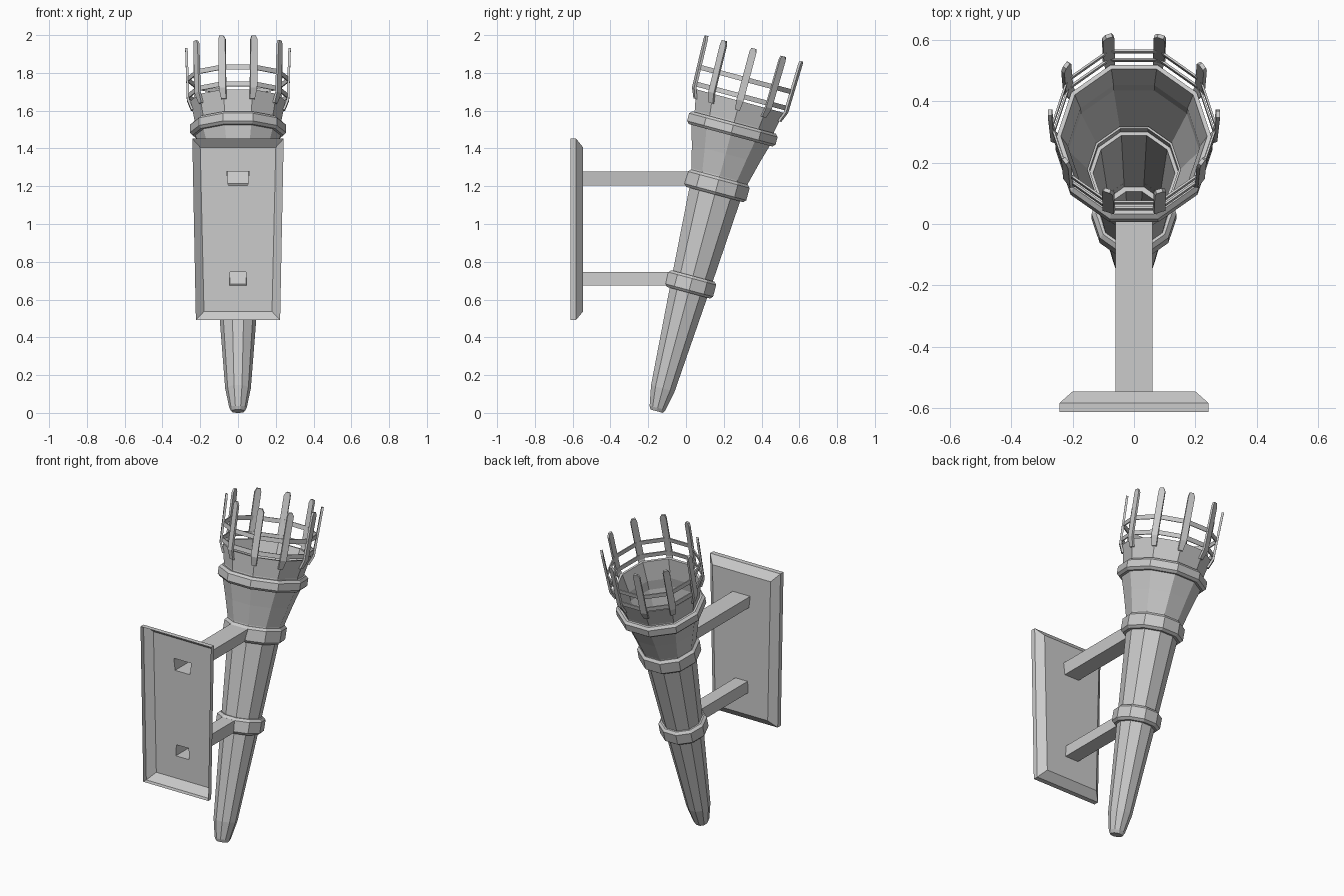
import bpy, bmesh, math
from mathutils import Matrix, Vector

if "Cube" in bpy.data.objects:
    bpy.data.objects.remove(bpy.data.objects["Cube"])

N = 10                                   # sides of the torch
TILT = Matrix.Translation((0, -0.155, 0.009)) @ Matrix.Rotation(math.radians(-15), 4, 'X')


def finish(name, bm, matrix=None, normals=True):
    if normals:
        bmesh.ops.recalc_face_normals(bm, faces=bm.faces)
    if matrix:
        bm.transform(matrix)
    me = bpy.data.meshes.new(name)
    bm.to_mesh(me)
    bm.free()
    ob = bpy.data.objects.new(name, me)
    bpy.context.collection.objects.link(ob)
    return ob


def bridge(bm, a, b):
    n = len(a)
    for i in range(n):
        bm.faces.new((a[i], a[(i + 1) % n], b[(i + 1) % n], b[i]))


def lathe(name, profile, closed=True):
    """Spin (radius, height) points into ten flat sides on the tilted axis."""
    bm = bmesh.new()
    rings = [[bm.verts.new((r * math.cos(i * math.tau / N), r * math.sin(i * math.tau / N), t))
              for i in range(N)] for r, t in profile]
    for a, b in zip(rings, rings[1:]):
        bridge(bm, a, b)
    if closed:
        bridge(bm, rings[-1], rings[0])
    else:
        bm.faces.new(rings[0])
        bm.faces.new(rings[-1])
    return finish(name, bm, TILT)


def collar(name, t, r, h, inner):
    b = 0.014
    lathe(name, [(inner, t - h / 2), (r - b, t - h / 2), (r, t - h / 2 + b),
                 (r, t + h / 2 - b), (r - b, t + h / 2), (inner, t + h / 2)])


# Handle: hollow, with a ledge inside at the lower collar
lathe("handle", [(0.036, 0), (0.046, 0.018), (0.068, 0.125), (0.111, 0.69), (0.150, 1.24),
                 (0.133, 1.24), (0.103, 0.70), (0.086, 0.70), (0.05, 0.13)], closed=False)

# Flared cup
lathe("cup", [(0.160, 1.23), (0.163, 1.29), (0.195, 1.41), (0.228, 1.52), (0.229, 1.59),
              (0.252, 1.70), (0.238, 1.70), (0.215, 1.58), (0.213, 1.52), (0.152, 1.29), (0.150, 1.23)])

# Collars
collar("lower_collar", 0.695, 0.138, 0.092, 0.105)
collar("upper_collar", 1.235, 0.178, 0.095, 0.145)
collar("cup_collar", 1.547, 0.255, 0.070, 0.222)

# Basket rails
for k, t in enumerate((1.727, 1.818)):
    r = 0.260 + 0.004 * k
    lathe(f"basket_rail_{k + 1}", [(r, t - 0.013), (r + 0.007, t - 0.013),
                                   (r + 0.007, t + 0.013), (r, t + 0.013)])

# Basket posts: flat bars with clipped tips, one on each corner
bm = bmesh.new()
w = 0.019
outline = [(-w * 0.7, 1.650, 0.236), (w * 0.7, 1.650, 0.236), (w, 1.705, 0.258),
           (w, 1.968, 0.266), (w * 0.4, 1.988, 0.267), (-w * 0.7, 1.988, 0.267), (-w, 1.968, 0.266), (-w, 1.705, 0.258)]
for i in range(N):
    rot = Matrix.Rotation(i * math.tau / N, 3, 'Z')
    inn = [bm.verts.new(rot @ Vector((r, y, t))) for y, t, r in outline]
    out = [bm.verts.new(rot @ Vector((r + 0.013, y, t))) for y, t, r in outline]
    bridge(bm, inn, out)
    for lp in (inn, out):
        bm.faces.new((lp[0], lp[1], lp[2], lp[7]))
        bm.faces.new((lp[7], lp[2], lp[3], lp[6]))
        bm.faces.new((lp[6], lp[3], lp[4], lp[5]))
finish("basket_posts", bm, TILT)


def trapezoid(bm, y, bottom, top, z0, z1):
    return [bm.verts.new(p) for p in ((-bottom, y, z0), (bottom, y, z0), (top, y, z1), (-top, y, z1))]


# Bracket arms: open tubes (bottom half width, top half width, z range, end y)
ARMS = {"lower_arm": (0.046, 0.042, 0.675, 0.745, -0.075),
        "upper_arm": (0.051, 0.060, 1.205, 1.278, 0.02)}
for name, (b, t, z0, z1, end) in ARMS.items():
    bm = bmesh.new()
    bridge(bm, trapezoid(bm, -0.545, b, t, z0, z1), trapezoid(bm, end, b, t, z0, z1))
    finish(name, bm)

# Wall plate: bevelled shell, open at the back, pierced by the arms
bm = bmesh.new()
back = trapezoid(bm, -0.612, 0.223, 0.242, 0.492, 1.452)
side = trapezoid(bm, -0.582, 0.223, 0.242, 0.492, 1.452)
face = trapezoid(bm, -0.545, 0.180, 0.200, 0.537, 1.406)
bridge(bm, back, side)
bridge(bm, side, face)
loops = [face] + [trapezoid(bm, -0.545, *v[:4]) for v in ARMS.values()]
edges = []
for lp in loops:
    for i in range(4):
        pair = (lp[i], lp[(i + 1) % 4])
        edges.append(bm.edges.get(pair) or bm.edges.new(pair))
bmesh.ops.triangle_fill(bm, use_beauty=True, use_dissolve=False, edges=edges, normal=(0, 1, 0))
finish("wall_plate", bm)
